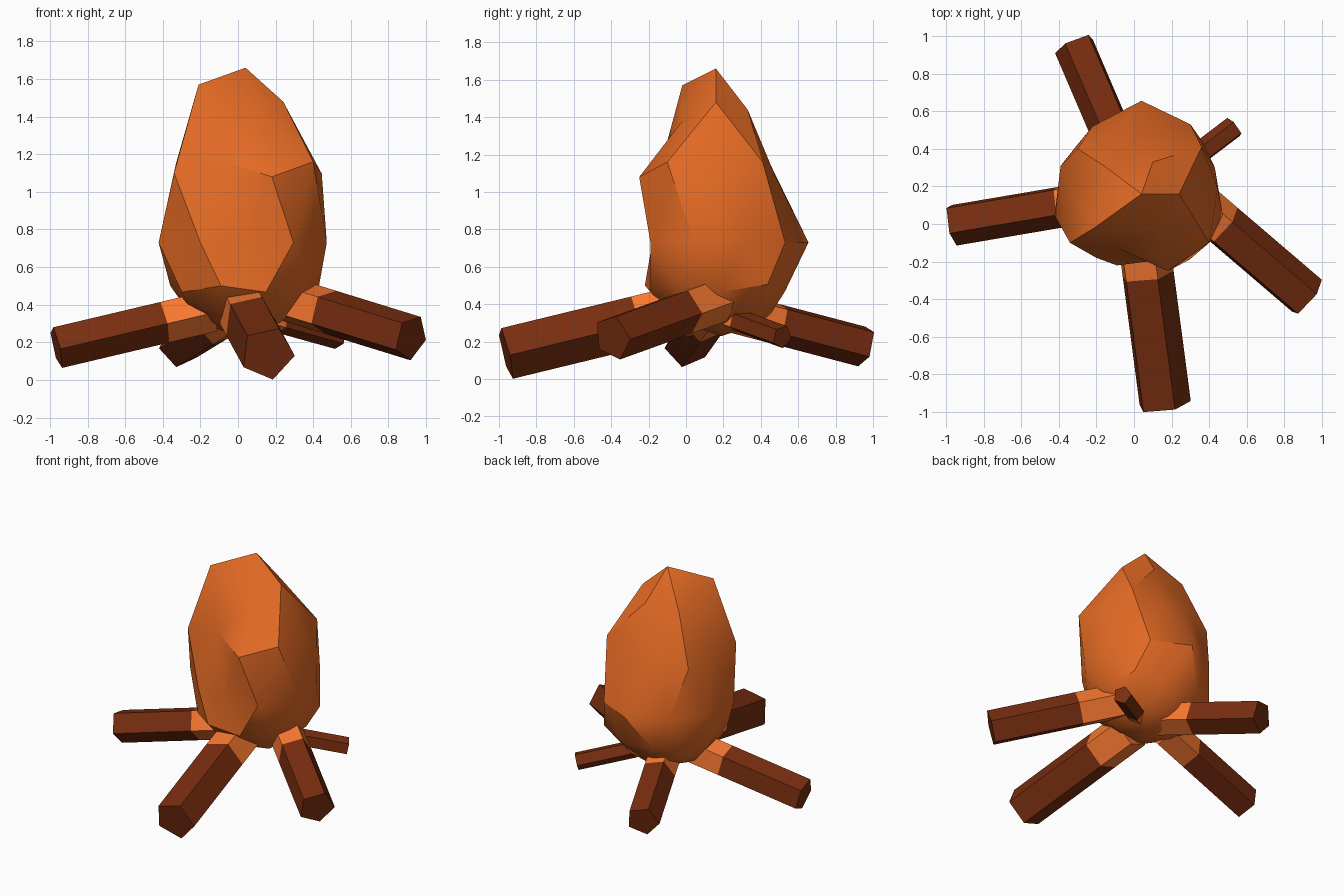
import bpy, bmesh, math
from mathutils import Vector

if "Cube" in bpy.data.objects:
    bpy.data.objects.remove(bpy.data.objects["Cube"])


def material(name, rgb):
    m = bpy.data.materials.new(name)
    m.diffuse_color = (*rgb, 1)
    m.use_nodes = True
    m.node_tree.nodes["Principled BSDF"].inputs["Base Color"].default_value = m.diffuse_color
    return m


BARK = material("bark", (0.19, 0.027, 0.005))
EMBER = material("ember", (0.95, 0.19, 0.03))
FLAME = material("flame", (0.78, 0.145, 0.018))


def add_object(name, bm, mats):
    bmesh.ops.recalc_face_normals(bm, faces=bm.faces)
    me = bpy.data.meshes.new(name)
    bm.to_mesh(me)
    bm.free()
    for m in mats:
        me.materials.append(m)
    ob = bpy.data.objects.new(name, me)
    bpy.context.collection.objects.link(ob)
    return ob


def log(name, outer, inner, radius, split, phase=67):
    """Five-sided log: bark from the outer end to split (0..1), then glowing ember."""
    a, b = Vector(outer), Vector(inner)
    d = (b - a).normalized()
    right = d.cross(Vector((0, 0, 1))).normalized()
    up = right.cross(d)
    bm = bmesh.new()
    rings = []
    for t in (0, split, 1):
        ring = []
        for k in range(5):
            ang = math.radians(phase + 72 * k)
            ring.append(bm.verts.new(a.lerp(b, t) + radius * (right * math.cos(ang) + up * math.sin(ang))))
        rings.append(ring)
    for i in range(2):
        for k in range(5):
            n = (k + 1) % 5
            f = bm.faces.new((rings[i][k], rings[i][n], rings[i + 1][n], rings[i + 1][k]))
            f.material_index = i
    bm.faces.new(rings[0])
    bm.faces.new(rings[2]).material_index = 1
    add_object(name, bm, (BARK, EMBER))


# Ring of logs leaning in under the flame
log("front_log", (0.157, -0.963, 0.141), (0.03, 0.0, 0.375), 0.147, 0.72)
log("left_log", (-0.965, 0.0, 0.175), (-0.14, 0.14, 0.37), 0.117, 0.69)
log("right_log", (0.92, -0.393, 0.223), (0.25, 0.18, 0.43), 0.125, 0.67)
log("back_log", (-0.315, 0.955, 0.177), (0.0, 0.22, 0.37), 0.115, 0.63)
log("small_log", (0.535, 0.515, 0.225), (0.12, 0.20, 0.34), 0.063, 0.74)

# Flame: faceted ball with a stretched top
bm = bmesh.new()
bmesh.ops.create_icosphere(bm, subdivisions=2, radius=1)
for v in bm.verts:
    x, y, z = v.co
    v.co = (0.025 + 0.47 * x, 0.19 + 0.47 * y, 0.73 + z * (0.82 if z > 0 else 0.5))

# Pulled tips, dented front and slimmer back of the flame
tweaks = (
    (0.04, 0.16, 1.66), (-0.21, -0.02, 1.57), (0.24, 0.16, 1.48),
    (0.14, -0.02, 1.38), (0.40, -0.10, 1.16), (0.18, -0.25, 1.08),
    (-0.08, -0.13, 1.16), (-0.34, -0.10, 1.10), (0.025, -0.18, 0.73),
    (-0.20, -0.18, 0.73), (0.295, -0.19, 0.73), (-0.09, -0.22, 0.50),
    (0.10, 0.33, 1.44), (-0.16, 0.31, 1.43), (0.36, 0.41, 1.16),
    (0.155, 0.48, 1.08), (-0.10, 0.45, 1.15), (-0.30, 0.40, 1.08),
    (-0.33, 0.17, 1.15), (0.04, 0.655, 0.73), (0.30, 0.53, 0.73),
    (0.43, 0.30, 0.73), (-0.22, 0.52, 0.73), (-0.39, 0.31, 0.73),
    (-0.10, 0.54, 0.50), (0.15, 0.53, 0.47), (-0.36, 0.19, 0.50),
)
free = list(bm.verts)
for p in tweaks:
    v = min(free, key=lambda w: (w.co - Vector(p)).length)
    free.remove(v)
    v.co = p
flame = add_object("flame", bm, (FLAME,))
bpy.context.view_layer.objects.active = flame
flame.select_set(True)
bpy.ops.object.shade_smooth_by_angle(angle=math.radians(30))
